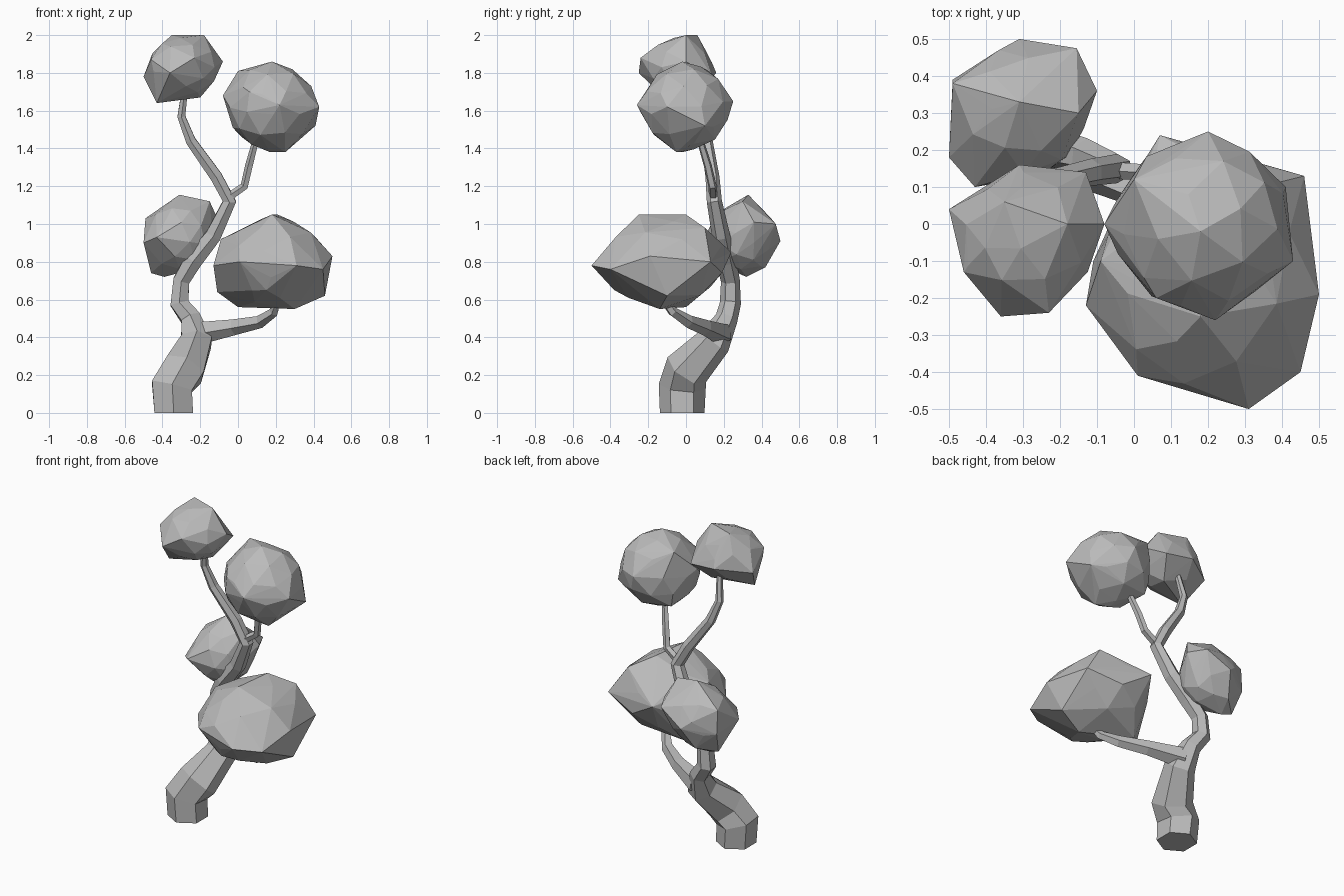
import bpy, bmesh, math
from mathutils import Vector, Euler

cube = bpy.data.objects.get("Cube")
if cube:
    bpy.data.objects.remove(cube)

GREY = (0.5, 0.5, 0.5, 1.0)
mat = bpy.data.materials.new("plain grey")
mat.use_nodes = True
mat.diffuse_color = GREY
mat.node_tree.nodes["Principled BSDF"].inputs["Base Color"].default_value = GREY


def finish(bm, name):
    """Turn a bmesh into a flat-shaded grey object."""
    bmesh.ops.recalc_face_normals(bm, faces=bm.faces)
    mesh = bpy.data.meshes.new(name)
    bm.to_mesh(mesh)
    bm.free()
    mesh.materials.append(mat)
    obj = bpy.data.objects.new(name, mesh)
    bpy.context.collection.objects.link(obj)
    return obj


def limb(name, path, sides=6, flat_base=False):
    """Faceted tapering tube through (x, y, z, radius) stations."""
    bm = bmesh.new()
    points = [Vector(p[:3]) for p in path]
    rings = []
    last = len(points) - 1
    for i, centre in enumerate(points):
        tangent = points[min(i + 1, last)] - points[max(i - 1, 0)]
        if flat_base and i == 0:
            tangent = Vector((0, 0, 1))
        turn = Vector((0, 0, 1)).rotation_difference(tangent.normalized())
        ring = []
        for k in range(sides):
            a = math.tau * (k + 0.5) / sides
            offset = Vector((math.cos(a), math.sin(a), 0)) * path[i][3]
            ring.append(bm.verts.new(centre + turn @ offset))
        rings.append(ring)
    for low, high in zip(rings, rings[1:]):
        for k in range(sides):
            n = (k + 1) % sides
            bm.faces.new((low[k], low[n], high[n], high[k]))
    bm.faces.new(rings[0][::-1])
    bm.faces.new(rings[-1])
    return finish(bm, name)


def foliage(name, centre, radii, spin, corners):
    """Rough boulder-like clump: an ellipsoid core hulled with its outer corners."""
    bm = bmesh.new()
    bmesh.ops.create_icosphere(bm, subdivisions=2, radius=0.95)
    turn = Euler((spin, spin * 0.7, spin * 1.9)).to_matrix()
    for v in bm.verts:
        p = turn @ v.co
        v.co = Vector(centre) + Vector(a * b for a, b in zip(p, radii))
    bmesh.ops.delete(bm, geom=bm.faces[:] + bm.edges[:], context="EDGES_FACES")
    for v in corners:
        bm.verts.new(v)
    hull = bmesh.ops.convex_hull(bm, input=bm.verts[:])
    spare = {g for g in hull["geom_interior"] + hull["geom_unused"]
             if isinstance(g, bmesh.types.BMVert)}
    bmesh.ops.delete(bm, geom=list(spare), context="VERTS")
    return finish(bm, name)


# Trunk, winding up into the highest branch
limb("trunk", [
    (-.34, -.02, 0, .118), (-.35, -.02, .14, .125), (-.285, .005, .23, .122),
    (-.22, .15, .38, .092), (-.25, .215, .5, .06), (-.31, .235, .58, .056),
    (-.3, .235, .7, .05), (-.235, .21, .81, .055), (-.13, .185, .94, .048),
    (-.045, .15, 1.12, .04), (-.115, .14, 1.25, .037), (-.25, .11, 1.44, .031),
    (-.3, .09, 1.57, .024), (-.28, .06, 1.72, .018)], flat_base=True)

# Side branches
limb("lower_branch", [
    (-.22, .19, .42, .065), (-.02, .1, .455, .045), (.12, .01, .485, .036),
    (.19, -.07, .535, .027), (.21, -.12, .6, .02)], sides=5)
limb("upper_branch", [
    (-.05, .145, 1.14, .024), (.035, .14, 1.2, .023), (.06, .115, 1.31, .022),
    (.1, .07, 1.46, .018)], sides=5)

# Foliage clumps
foliage("top_foliage", (-.29, -.04, 1.83), (.2, .19, .165), 0.4, [
    (-.18, 0, 2), (-.35, .06, 2), (-.5, .04, 1.78), (-.43, -.08, 1.64),
    (-.36, -.25, 1.8), (-.23, -.24, 1.88), (-.08, 0, 1.86), (-.2, .03, 1.67),
    (-.46, -.13, 1.87), (-.31, .16, 1.8), (-.13, .14, 1.78)])
foliage("upper_left_foliage", (.18, 0, 1.62), (.25, .25, .24), 0.9, [
    (.18, -.02, 1.86), (.2, .25, 1.65), (.43, -.1, 1.62), (.41, .1, 1.52),
    (.22, -.26, 1.63), (.06, -.2, 1.7), (.25, -.05, 1.38), (.17, -.02, 1.38),
    (-.08, 0, 1.68), (0, .12, 1.81), (.02, .12, 1.46)])
foliage("back_foliage", (-.31, .3, .93), (.19, .19, .195), 1.5, [
    (-.31, .33, 1.155), (-.15, .3, 1.12), (-.49, .38, 1.03), (-.31, .5, .91),
    (-.155, .475, 1), (-.1, .36, 1.01), (-.39, .32, .72), (-.46, .33, .74),
    (-.5, .18, .9), (-.43, .1, .93), (-.49, .39, .88), (-.36, .42, .77),
    (-.2, .36, .83)])
foliage("lower_foliage", (.19, -.12, .8), (.3, .345, .245), 2.1, [
    (.18, -.25, 1.05), (.21, 0, 1.05), (.31, -.5, .78), (.5, -.19, .83),
    (.46, .13, .8), (.07, .24, .85), (-.13, -.22, .78), (.01, -.41, .8),
    (.45, -.4, .76), (0, 0, .56), (.3, -.14, .55), (-.11, -.1, .64),
    (.46, -.1, .62), (.15, -.38, .65), (.34, .1, .98), (-.09, -.1, .92),
    (.3, -.41, .87)])
